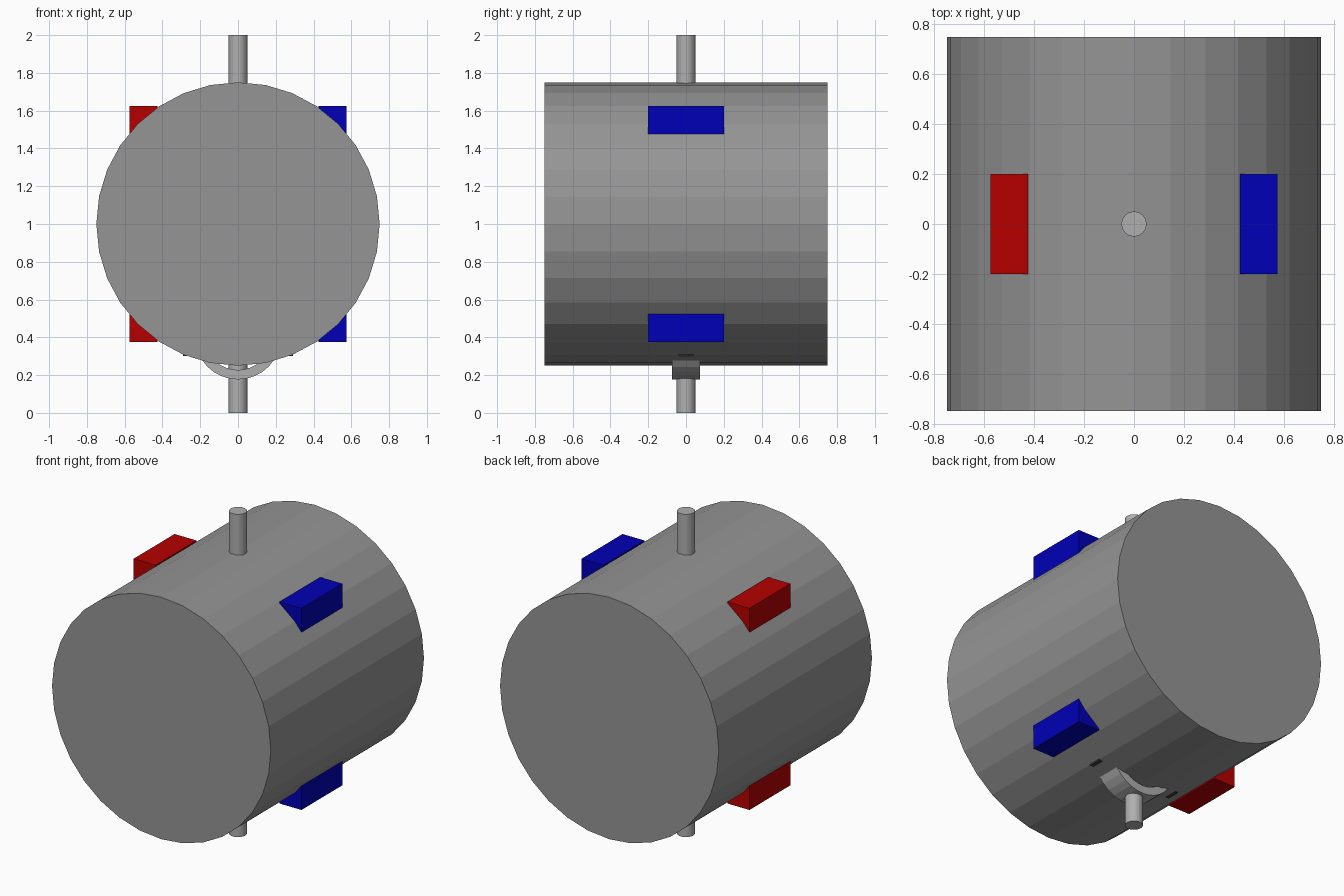
import bpy, bmesh
from math import pi, sin, cos

if "Cube" in bpy.data.objects:
    bpy.data.objects.remove(bpy.data.objects["Cube"])


def material(name, rgb):
    m = bpy.data.materials.new(name)
    m.diffuse_color = (*rgb, 1)
    m.use_nodes = True
    m.node_tree.nodes["Principled BSDF"].inputs["Base Color"].default_value = m.diffuse_color
    return m


def add_box(name, size, loc, mat):
    bpy.ops.mesh.primitive_cube_add(size=1, location=loc)
    ob = bpy.context.object
    ob.name = name
    ob.scale = size
    ob.data.materials.append(mat)


def add_cylinder(name, radius, depth, mat, rot=(0, 0, 0)):
    bpy.ops.mesh.primitive_cylinder_add(vertices=32, radius=radius, depth=depth,
                                        location=(0, 0, 1), rotation=rot)
    bpy.context.object.name = name
    bpy.context.object.data.materials.append(mat)


def add_half_ring(name, outer, inner, width, z, mat, steps=16):
    # Lower half of a flat band around the y axis
    bm = bmesh.new()
    rows = []
    for i in range(steps + 1):
        a = pi + pi * i / steps
        rows.append([bm.verts.new((r * cos(a), y, z + r * sin(a)))
                     for r, y in ((outer, -width / 2), (outer, width / 2),
                                  (inner, width / 2), (inner, -width / 2))])
    for p, q in zip(rows, rows[1:]):
        for k in range(4):
            n = (k + 1) % 4
            bm.faces.new((p[k], p[n], q[n], q[k]))
    bm.faces.new(rows[0])
    bm.faces.new(rows[-1])
    bmesh.ops.recalc_face_normals(bm, faces=bm.faces)
    mesh = bpy.data.meshes.new(name)
    bm.to_mesh(mesh)
    bm.free()
    mesh.materials.append(mat)
    bpy.context.collection.objects.link(bpy.data.objects.new(name, mesh))


red = material("red", (0.47, 0, 0))
blue = material("blue", (0, 0, 0.47))
body_grey = material("body_grey", (0.3, 0.3, 0.3))
steel = material("steel", (0.43, 0.43, 0.43))
carbon = material("carbon", (0.05, 0.05, 0.05))

# Drum body and vertical shaft
add_cylinder("drum_body", 0.75, 1.5, body_grey, (pi / 2, 0, 0))
add_cylinder("shaft", 0.05, 2.0, steel)

# Magnets and brushes on both sides
for side, sx, mat in (("left", -1, red), ("right", 1, blue)):
    for level, z in (("lower", 0.45), ("upper", 1.55)):
        add_box(f"{level}_{side}_magnet", (0.15, 0.4, 0.15), (sx * 0.5, 0, z), mat)
    add_box(f"{side}_brush", (0.08, 0.08, 0.1), (sx * 0.25, 0, 0.35), carbon)

# Commutator band under the drum
add_half_ring("commutator_band", 0.228, 0.178, 0.15, 0.405, steel)
